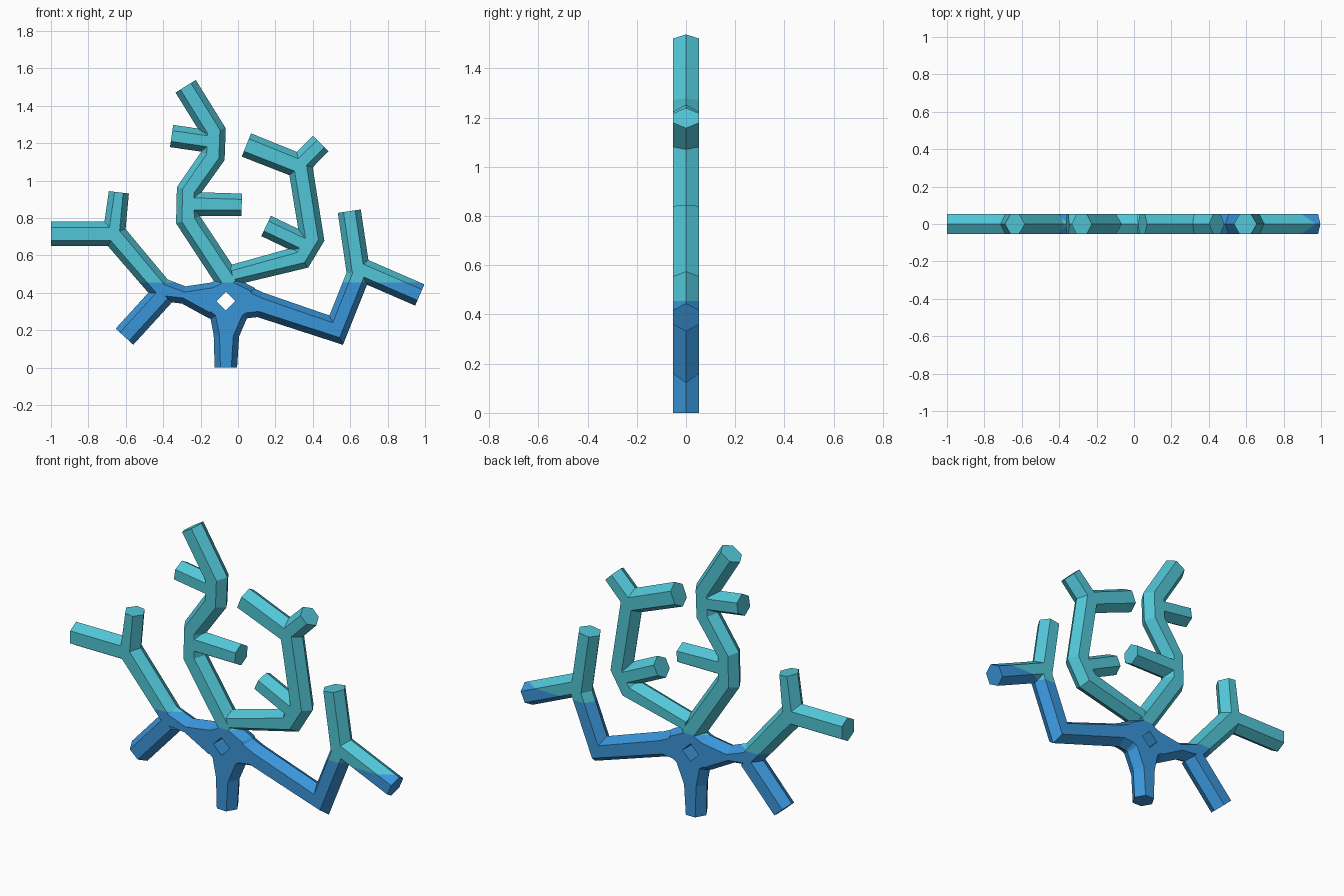
import bpy, bmesh
from mathutils import Vector

if "Cube" in bpy.data.objects:
    bpy.data.objects.remove(bpy.data.objects["Cube"])

DEPTH = 0.053      # half thickness, front to back
BEVEL = 0.031      # how far the flat faces sit inside the side ridge
SPLIT = 0.455      # height where blue turns to teal


def material(name, rgb):
    m = bpy.data.materials.new(name)
    m.diffuse_color = (*rgb, 1)
    m.use_nodes = True
    m.node_tree.nodes["Principled BSDF"].inputs["Base Color"].default_value = m.diffuse_color
    return m


BLUE = material("blue", (0.042, 0.300, 0.700))
TEAL = material("teal", (0.084, 0.565, 0.680))


def finish(name, bm):
    """Cut at the colour line, colour by height, make a flat-shaded object."""
    bmesh.ops.recalc_face_normals(bm, faces=bm.faces[:])
    bmesh.ops.bisect_plane(bm, geom=bm.verts[:] + bm.edges[:] + bm.faces[:],
                           plane_co=(0, 0, SPLIT), plane_no=(0, 0, 1))
    for f in bm.faces:
        f.material_index = int(f.calc_center_median().z > SPLIT)
    me = bpy.data.meshes.new(name)
    bm.to_mesh(me)
    bm.free()
    me.materials.append(BLUE)
    me.materials.append(TEAL)
    ob = bpy.data.objects.new(name, me)
    bpy.context.collection.objects.link(ob)


def skin(bm, rings, closed=False):
    n = len(rings[0])
    last = len(rings) if closed else len(rings) - 1
    for i in range(last):
        a, b = rings[i], rings[(i + 1) % len(rings)]
        for j in range(n):
            k = (j + 1) % n
            bm.faces.new((a[j], a[k], b[k], b[j]))


def branch(name, points):
    """Six-sided mitred branch through (x, z, half width) points."""
    bm = bmesh.new()
    pts = [Vector(p[:2]) for p in points]
    dirs = [(b - a).normalized() for a, b in zip(pts, pts[1:])]
    rings = []
    for i, (p, spec) in enumerate(zip(pts, points)):
        d0, d1 = dirs[max(i - 1, 0)], dirs[min(i, len(dirs) - 1)]
        t = (d0 + d1).normalized()
        side = Vector((-t.y, t.x)) / max(t.dot(d0), 0.5)
        w = spec[2]
        f = w - BEVEL
        section = ((w, 0), (f, DEPTH), (-f, DEPTH), (-w, 0), (-f, -DEPTH), (f, -DEPTH))
        rings.append([bm.verts.new((p.x + side.x * s, y, p.y + side.y * s))
                      for s, y in section])
    skin(bm, rings)
    bm.faces.new(rings[0])
    bm.faces.new(rings[-1])
    finish(name, bm)


# Hub with a diamond hole through it
centre = Vector((-0.065, 0.355))
rim = [(0.14, 0.33), (0.09, 0.425), (-0.05, 0.50), (-0.14, 0.457),
       (-0.29, 0.39), (-0.14, 0.255), (-0.05, 0.22), (0.04, 0.255)]
h, q = 0.05, 0.025
hole = [(h, 0), (q, q), (0, h), (-q, q), (-h, 0), (-q, -q), (0, -h), (q, -q)]
bm = bmesh.new()
rings = []
for r, i in zip(rim, hole):
    r, i = Vector(r), centre + Vector(i)
    flat = r + (centre - r).normalized() * BEVEL
    rings.append([bm.verts.new((p.x, y, p.y)) for p, y in
                  ((i, -DEPTH), (flat, -DEPTH), (r, 0), (flat, DEPTH), (i, DEPTH))])
skin(bm, rings, closed=True)
finish("hub", bm)

# Trunk and lower arms
branch("trunk", [(-0.065, 0, 0.06), (-0.062, 0.17, 0.068), (-0.05, 0.29, 0.105)])
branch("left_arm", [(-0.135, 0.36, 0.10), (-0.29, 0.388, 0.047), (-0.41, 0.415, 0.062),
                    (-0.665, 0.715, 0.066), (-1.0, 0.715, 0.066)])
branch("left_arm_upper_tip", [(-0.665, 0.70, 0.06), (-0.637, 0.937, 0.054)])
branch("left_arm_lower_tip", [(-0.40, 0.392, 0.064), (-0.607, 0.165, 0.064)])
branch("right_arm", [(0.005, 0.355, 0.10), (0.12, 0.335, 0.067), (0.525, 0.20, 0.063),
                     (0.645, 0.50, 0.063), (0.595, 0.836, 0.062)])
branch("right_arm_outer_tip", [(0.64, 0.532, 0.062), (0.972, 0.388, 0.062)])

# Tall middle branch with two stubs
branch("tall_branch", [(-0.04, 0.445, 0.065), (-0.267, 0.79, 0.064), (-0.265, 0.945, 0.062),
                       (-0.135, 1.13, 0.064), (-0.13, 1.262, 0.064), (-0.28, 1.504, 0.064)])
branch("tall_branch_lower_stub", [(-0.26, 0.875, 0.064), (0.02, 0.87, 0.06)])
branch("tall_branch_upper_stub", [(-0.13, 1.205, 0.06), (-0.355, 1.238, 0.06)])

# Curled branch with a fork and a stub
branch("curled_branch", [(-0.03, 0.494, 0.055), (0.335, 0.588, 0.062), (0.395, 0.69, 0.064),
                         (0.333, 1.075, 0.065), (0.045, 1.19, 0.067)])
branch("curled_branch_tip", [(0.325, 1.08, 0.06), (0.443, 1.198, 0.058)])
branch("curled_branch_stub", [(0.385, 0.645, 0.06), (0.15, 0.757, 0.06)])
